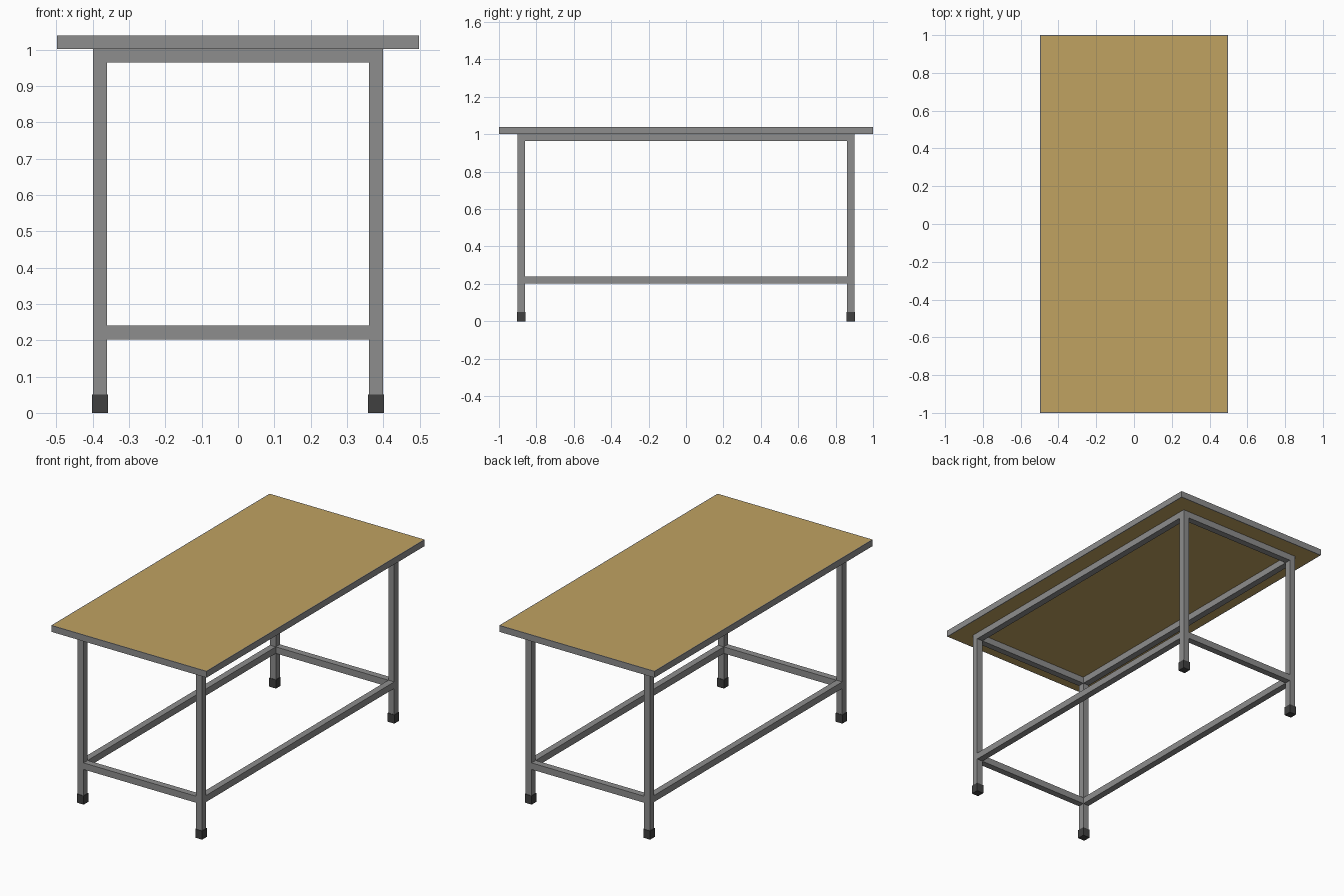
import bpy
import bmesh
from mathutils import Matrix, Vector

cube = bpy.data.objects.get("Cube")
if cube:
    bpy.data.objects.remove(cube, do_unlink=True)


def material(name, rgb):
    mat = bpy.data.materials.new(name)
    mat.use_nodes = True
    mat.diffuse_color = (*rgb, 1)
    mat.node_tree.nodes["Principled BSDF"].inputs["Base Color"].default_value = (*rgb, 1)
    return mat


wood = material("wood", (0.53, 0.36, 0.12))
steel = material("grey_steel", (0.27, 0.27, 0.27))
rubber = material("dark_rubber", (0.05, 0.05, 0.05))


def box(name, low, high, mat):
    """Box between two opposite corners."""
    low, high = Vector(low), Vector(high)
    bm = bmesh.new()
    bmesh.ops.create_cube(bm, size=1)
    bmesh.ops.transform(bm, matrix=Matrix.Diagonal((*(high - low), 1)), verts=bm.verts)
    mesh = bpy.data.meshes.new(name)
    bm.to_mesh(mesh)
    bm.free()
    mesh.materials.append(mat)
    obj = bpy.data.objects.new(name, mesh)
    obj.location = (low + high) / 2
    bpy.context.collection.objects.link(obj)
    return obj


TOP_X, TOP_Y = 0.498, 1.0      # half size of the table top
TOP_LOW, TOP_HIGH = 1.002, 1.039
BAND = 0.005                   # edge band thickness
LEG_X, LEG_Y = 0.399, 0.9      # outer faces of the frame
TUBE = 0.038
FOOT_LIP, FOOT_HEIGHT = 0.003, 0.05

# Table top board
bx, by = TOP_X - BAND, TOP_Y - BAND
box("table_top", (-bx, -by, TOP_LOW), (bx, by, TOP_HIGH), wood)

sides = ((-1, "right", "front"), (1, "left", "back"))
ix, iy = LEG_X - TUBE, LEG_Y - TUBE

for s, x_name, y_name in sides:
    # Edge bands around the board
    cx, cy = s * (TOP_X - BAND / 2), s * (TOP_Y - BAND / 2)
    box(x_name + "_edge_band", (cx - BAND / 2, -TOP_Y, TOP_LOW),
        (cx + BAND / 2, TOP_Y, TOP_HIGH), steel)
    box(y_name + "_edge_band", (-bx, cy - BAND / 2, TOP_LOW),
        (bx, cy + BAND / 2, TOP_HIGH), steel)

    # Upper and lower rails between the legs
    cx, cy, h = s * (LEG_X - TUBE / 2), s * (LEG_Y - TUBE / 2), TUBE / 2
    for level, z in (("upper", TOP_LOW - TUBE), ("lower", 0.202)):
        box(f"{x_name}_{level}_rail", (cx - h, -iy, z), (cx + h, iy, z + TUBE), steel)
        box(f"{y_name}_{level}_rail", (-ix, cy - h, z), (ix, cy + h, z + TUBE), steel)

    # Legs with rubber feet
    for t, _, end in sides:
        ly = t * (LEG_Y - TUBE / 2)
        box(f"{end}_{x_name}_leg", (cx - h, ly - h, FOOT_HEIGHT),
            (cx + h, ly + h, TOP_LOW), steel)
        f = h + FOOT_LIP
        box(f"{end}_{x_name}_foot", (cx - f, ly - f, 0),
            (cx + f, ly + f, FOOT_HEIGHT), rubber)
